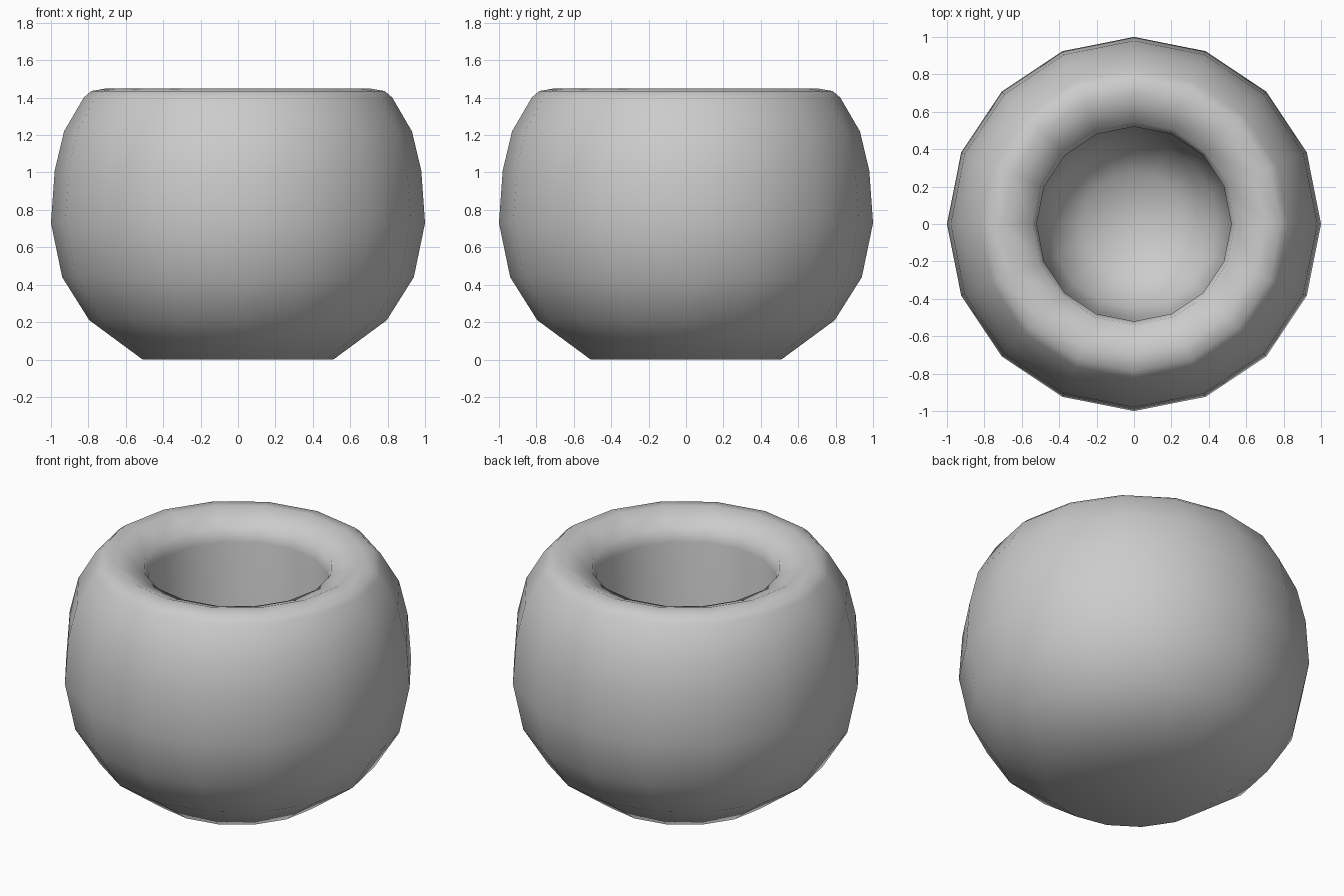
import bpy, bmesh
from math import cos, sin, tau

if "Cube" in bpy.data.objects:
    bpy.data.objects.remove(bpy.data.objects["Cube"])

SIDES = 16
# Profile (radius, height): outer wall, rolled rim, then down the inner cup
PROFILE = [
    (0.51, 0.0), (0.795, 0.21), (0.94, 0.44), (1.0, 0.73), (0.98, 1.01),
    (0.93, 1.22), (0.825, 1.40), (0.785, 1.435), (0.70, 1.45),
    (0.54, 1.385), (0.52, 1.30), (0.51, 0.75), (0.45, 0.43), (0.28, 0.26),
]
INNER_FLOOR = 0.21


def lathe(name, profile, floor):
    bm = bmesh.new()
    rings = [[bm.verts.new((r * cos(tau * i / SIDES), r * sin(tau * i / SIDES), z))
              for i in range(SIDES)] for r, z in profile]
    for a, b in zip(rings, rings[1:]):
        for i in range(SIDES):
            j = (i + 1) % SIDES
            bm.faces.new((a[i], a[j], b[j], b[i]))
    # Close the base and the inner floor with fans
    for ring, z in ((rings[0], 0.0), (rings[-1], floor)):
        c = bm.verts.new((0, 0, z))
        for i in range(SIDES):
            bm.faces.new((ring[i], ring[(i + 1) % SIDES], c))
    bmesh.ops.recalc_face_normals(bm, faces=bm.faces)
    for f in bm.faces:
        f.smooth = True
    mesh = bpy.data.meshes.new(name)
    bm.to_mesh(mesh)
    bm.free()
    obj = bpy.data.objects.new(name, mesh)
    bpy.context.collection.objects.link(obj)
    return obj


# Round pot with rolled rim
lathe("round_pot", PROFILE, INNER_FLOOR)
